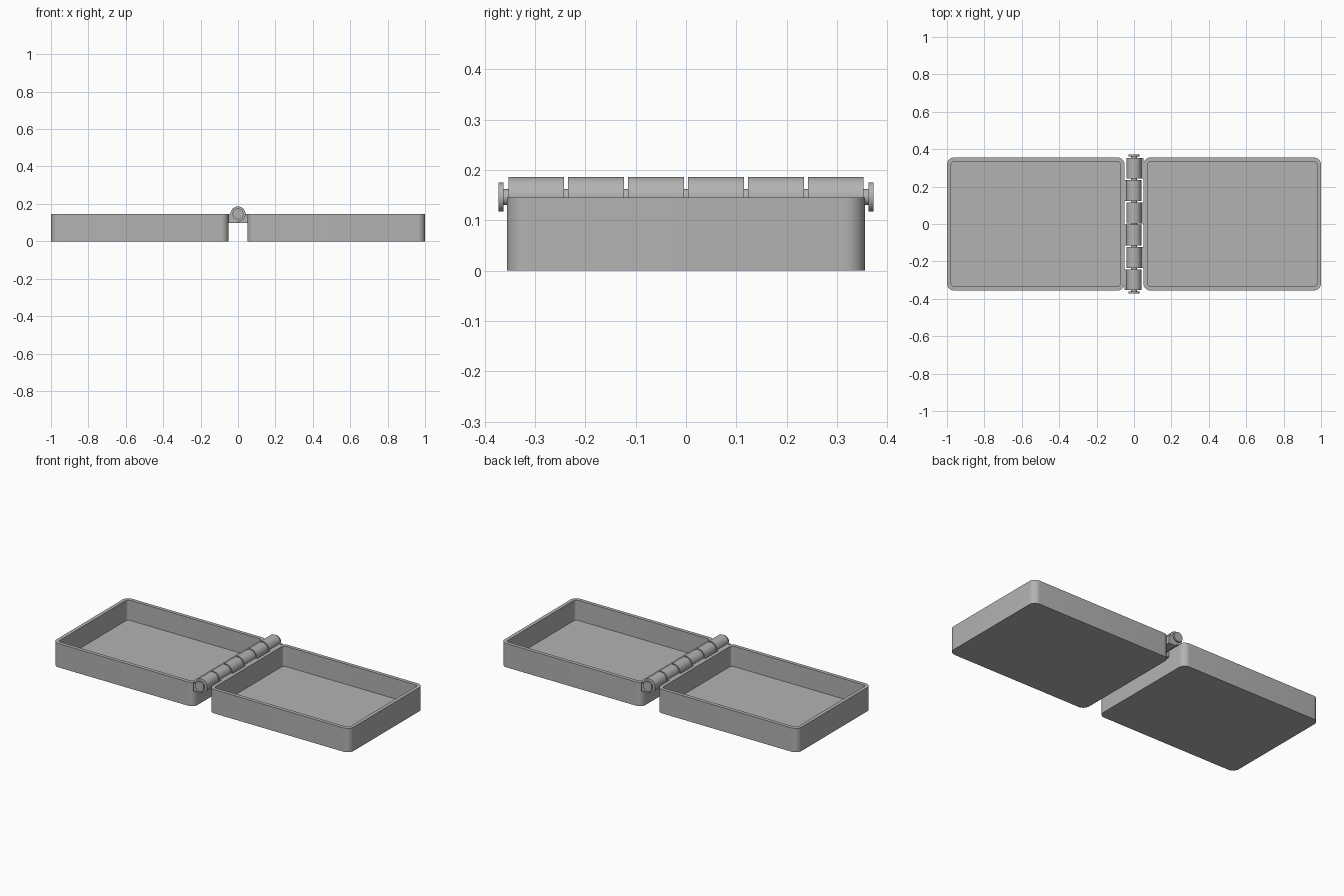
import bpy, bmesh, math
from mathutils import Matrix

default = bpy.data.objects.get("Cube")
if default:
    bpy.data.objects.remove(default, do_unlink=True)

grey = bpy.data.materials.new("plain grey")
grey.use_nodes = True
COLOUR = (0.45, 0.45, 0.45, 1)
grey.diffuse_color = COLOUR
grey.node_tree.nodes["Principled BSDF"].inputs["Base Color"].default_value = COLOUR

GAP, END, DEPTH, RIM = 0.05, 1.0, 0.356, 0.145   # tray extents
WALL, FLOOR, CORNER = 0.022, 0.022, 0.04
AXIS_Z, KNUCKLE_R = 0.146, 0.04
COUNT, PITCH, LENGTH = 6, 0.119, 0.111


def finish(name, bm):
    bmesh.ops.recalc_face_normals(bm, faces=bm.faces)
    mesh = bpy.data.meshes.new(name)
    bm.to_mesh(mesh)
    bm.free()
    mesh.materials.append(grey)
    obj = bpy.data.objects.new(name, mesh)
    bpy.context.collection.objects.link(obj)
    bpy.ops.object.select_all(action='DESELECT')
    obj.select_set(True)
    bpy.context.view_layer.objects.active = obj
    bpy.ops.object.shade_smooth_by_angle(angle=math.radians(30))
    return obj


def rounded_loop(bm, cx, hx, hy, r, z, steps=10):
    """Ring of vertices around a rounded rectangle."""
    ring = []
    for k, (sx, sy) in enumerate([(1, 1), (-1, 1), (-1, -1), (1, -1)]):
        for i in range(steps + 1):
            a = math.pi / 2 * (k + i / steps)
            ring.append(bm.verts.new((cx + sx * (hx - r) + r * math.cos(a),
                                      sy * (hy - r) + r * math.sin(a), z)))
    return ring


def tray(name, side):
    bm = bmesh.new()
    cx, hx = side * (GAP + END) / 2, (END - GAP) / 2
    rings = [rounded_loop(bm, cx, hx - inset, DEPTH - inset, CORNER - inset, z)
             for inset, z in [(0, 0), (0, RIM), (WALL, RIM), (WALL, FLOOR)]]
    for low, high in zip(rings, rings[1:]):
        for i in range(len(low)):
            j = (i + 1) % len(low)
            bm.faces.new((low[i], low[j], high[j], high[i]))
    bm.faces.new(rings[0])
    bm.faces.new(rings[-1])
    return finish(name, bm)


def add_cylinder(bm, radius, length, y):
    place = Matrix.Translation((0, y, AXIS_Z)) @ Matrix.Rotation(math.pi / 2, 4, 'X')
    bmesh.ops.create_cone(bm, cap_ends=True, segments=48, radius1=radius,
                          radius2=radius, depth=length, matrix=place)


def knuckle(name, side, y):
    """Barrel with the leaf that ties it to the tray on one side."""
    bm = bmesh.new()
    add_cylinder(bm, KNUCKLE_R, LENGTH, y)
    low = 0.098
    size = Matrix.Diagonal((GAP + 0.002, LENGTH, RIM - low, 1))
    place = Matrix.Translation((side * (GAP + 0.002) / 2, y, (RIM + low) / 2))
    bmesh.ops.create_cube(bm, size=1, matrix=place @ size)
    return finish(name, bm)


# Two open trays
tray("right_tray", -1)
tray("left_tray", 1)

# Hinge barrels alternate between the trays, starting at the front right
for n in range(COUNT):
    side = -1 if n % 2 == 0 else 1
    knuckle(f"hinge_knuckle_{n + 1}", side, (n - (COUNT - 1) / 2) * PITCH)

# Pin with a flat head at each end
bm = bmesh.new()
add_cylinder(bm, 0.016, 0.73, 0)
for end in (-1, 1):
    add_cylinder(bm, 0.029, 0.01, end * 0.367)
finish("hinge_pin", bm)
